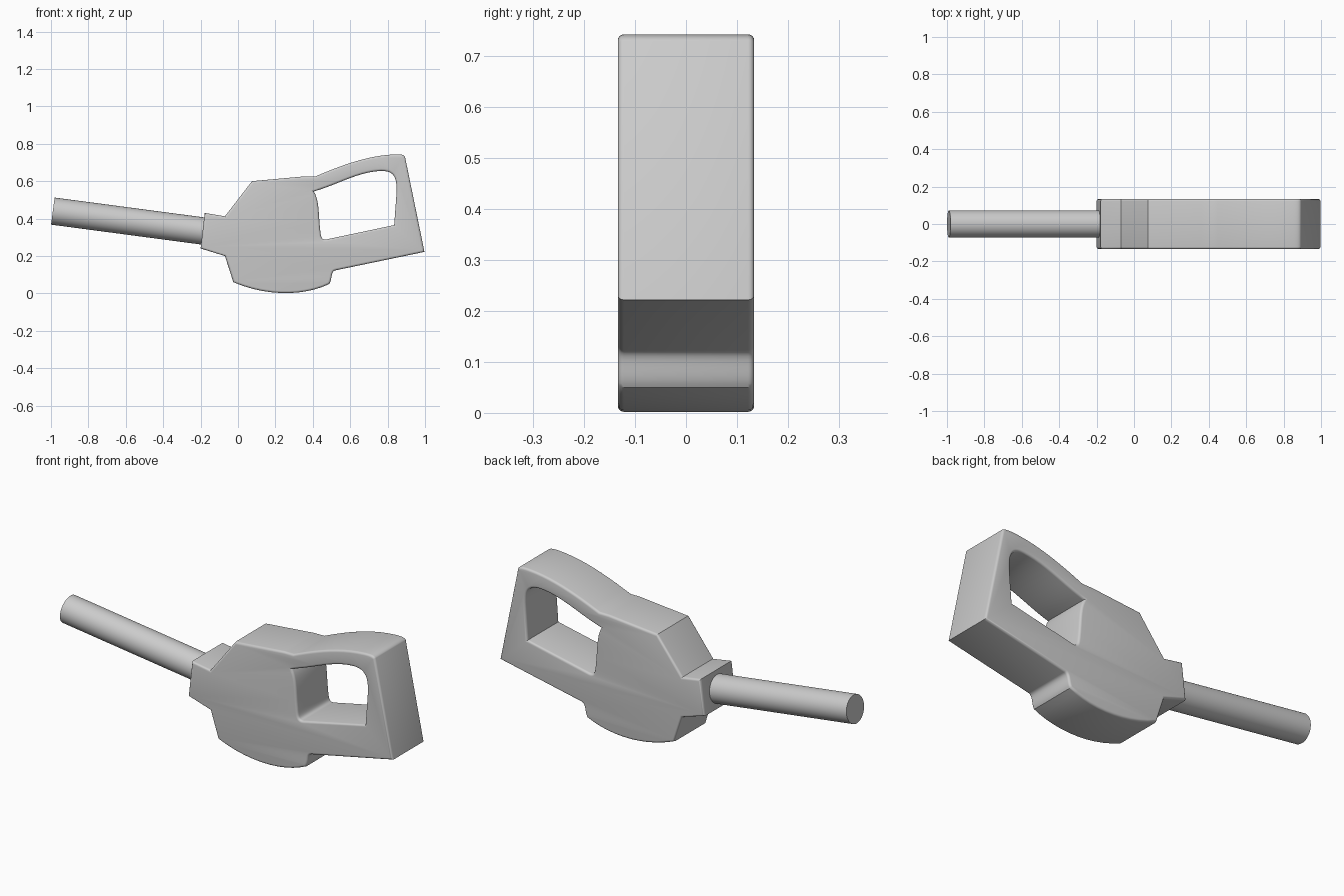
import bpy
from mathutils import Vector
from mathutils.geometry import interpolate_bezier

cube = bpy.data.objects.get("Cube")
if cube:
    bpy.data.objects.remove(cube, do_unlink=True)

grey = bpy.data.materials.new("light_grey")
grey.use_nodes = True
colour = (0.6, 0.6, 0.6, 1)
grey.diffuse_color = colour
grey.node_tree.nodes["Principled BSDF"].inputs["Base Color"].default_value = colour

HALF_WIDTH = 0.134
ROUND = 0.012


def trace(path):
    """Flatten a path: pairs are corners, groups of three pairs are bezier curves."""
    points = []
    for step in path:
        if isinstance(step[0], tuple):
            a, b, c = (Vector(p).to_3d() for p in step)
            points += interpolate_bezier(points[-1], a, b, c, 12)[1:]
        else:
            points.append(Vector(step).to_3d())
    return points


def finish(obj, angle):
    bpy.ops.object.select_all(action='DESELECT')
    obj.select_set(True)
    bpy.context.view_layer.objects.active = obj
    bpy.ops.object.shade_smooth_by_angle(angle=angle)


# Nozzle body outline, clockwise from the collar
body_path = [
    (-0.2, 0.24), (-0.178, 0.43), (-0.07, 0.412), (0.075, 0.6), (0.36, 0.626),
    (0.415, 0.626),
    ((0.53, 0.675), (0.68, 0.735), (0.83, 0.743)),
    ((0.86, 0.744), (0.885, 0.745), (0.893, 0.73)),
    (0.997, 0.222), (0.52, 0.123),
    ((0.495, 0.117), (0.505, 0.075), (0.487, 0.05)),
    ((0.36, -0.012), (0.16, -0.02), (-0.025, 0.06)),
    (-0.07, 0.2),
]
# Opening behind the grip
hole_path = [
    (0.405, 0.545),
    ((0.53, 0.58), (0.64, 0.65), (0.765, 0.655)),
    ((0.835, 0.655), (0.85, 0.62), (0.848, 0.54)),
    (0.835, 0.365), (0.475, 0.289),
    ((0.445, 0.284), (0.443, 0.3), (0.439, 0.345)),
    ((0.43, 0.42), (0.435, 0.5), (0.405, 0.545)),
]

# Extruded body with rounded rims
profile = bpy.data.curves.new("body_profile", 'CURVE')
profile.dimensions = '2D'
profile.fill_mode = 'BOTH'
profile.extrude = HALF_WIDTH - ROUND
profile.bevel_depth = ROUND
profile.bevel_resolution = 3
profile.offset = -ROUND
for path in (body_path, hole_path):
    points = trace(path)
    if (points[0] - points[-1]).length < 0.001:
        points.pop()
    spline = profile.splines.new('POLY')
    spline.points.add(len(points) - 1)
    spline.use_cyclic_u = True
    for target, p in zip(spline.points, points):
        target.co = (p.x, p.y, 0, 1)

source = bpy.data.objects.new("body_source", profile)
bpy.context.collection.objects.link(source)
source.rotation_euler.x = 1.5708
bpy.context.view_layer.update()
mesh = bpy.data.meshes.new_from_object(source.evaluated_get(bpy.context.evaluated_depsgraph_get()))
body = bpy.data.objects.new("nozzle_body", mesh)
body.rotation_euler = source.rotation_euler
bpy.context.collection.objects.link(body)
bpy.data.objects.remove(source)
mesh.materials.clear()
mesh.materials.append(grey)
weld = body.modifiers.new("weld", 'WELD')
weld.merge_threshold = 0.0005
finish(body, 0.55)

# Spout tube, tilted up toward its tip
tip, root = Vector((-0.99, 0, 0.44)), Vector((-0.1, 0, 0.322))
axis = root - tip
bpy.ops.mesh.primitive_cylinder_add(vertices=48, radius=0.073, depth=axis.length,
                                    location=(tip + root) / 2)
spout = bpy.context.object
spout.name = "spout"
spout.rotation_euler = axis.to_track_quat('Z', 'Y').to_euler()
spout.data.materials.append(grey)
finish(spout, 0.55)
